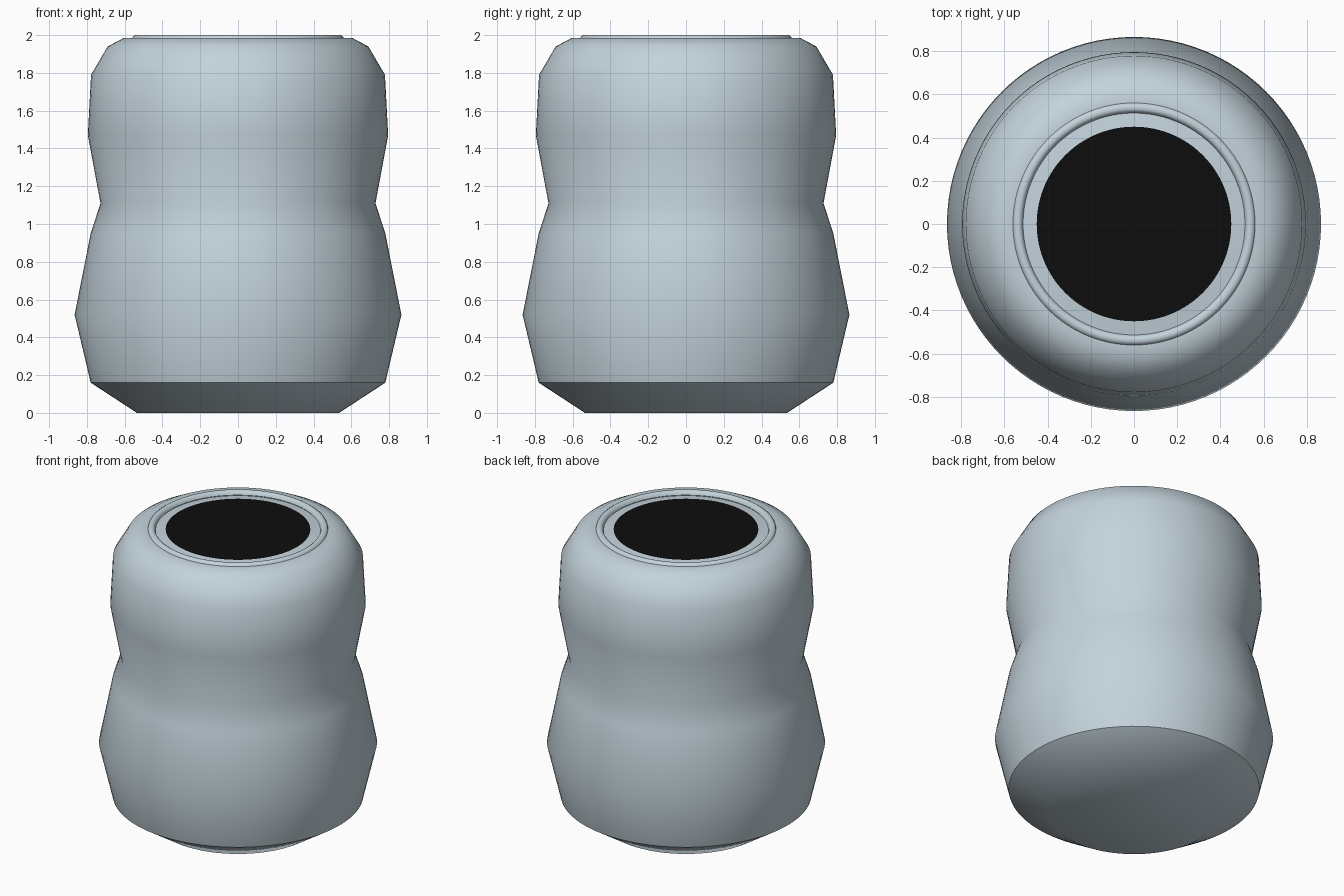
import bpy, bmesh, math

if "Cube" in bpy.data.objects:
    bpy.data.objects.remove(bpy.data.objects["Cube"], do_unlink=True)

SEGMENTS = 96


def make_material(name, rgb):
    mat = bpy.data.materials.new(name)
    mat.use_nodes = True
    mat.diffuse_color = (*rgb, 1)
    bsdf = mat.node_tree.nodes["Principled BSDF"]
    bsdf.inputs["Base Color"].default_value = (*rgb, 1)
    bsdf.inputs["Roughness"].default_value = 0.6
    return mat


def lathe(name, profile, mat, cap_start=False, cap_end=False):
    """Turn a (radius, height) profile, listed bottom to top, around z."""
    bm = bmesh.new()
    rings = []
    for r, z in profile:
        angles = [2 * math.pi * i / SEGMENTS for i in range(SEGMENTS)]
        rings.append([bm.verts.new((r * math.cos(a), r * math.sin(a), z)) for a in angles])
    for low, high in zip(rings, rings[1:]):
        for i in range(SEGMENTS):
            j = (i + 1) % SEGMENTS
            bm.faces.new((low[i], low[j], high[j], high[i]))
    if cap_start:
        bm.faces.new(rings[0][::-1])
    if cap_end:
        bm.faces.new(rings[-1])
    mesh = bpy.data.meshes.new(name)
    bm.to_mesh(mesh)
    bm.free()
    mesh.materials.append(mat)
    obj = bpy.data.objects.new(name, mesh)
    bpy.context.collection.objects.link(obj)
    bpy.ops.object.select_all(action="DESELECT")
    obj.select_set(True)
    bpy.context.view_layer.objects.active = obj
    bpy.ops.object.shade_smooth_by_angle(angle=math.radians(40))
    return obj


pale_blue = make_material("pale blue grey", (0.55, 0.65, 0.71))
black = make_material("black", (0.004, 0.004, 0.004))

# Waisted body with a chamfered base
lathe("body", [
    (0.535, 0), (0.78, 0.16), (0.865, 0.52), (0.78, 0.95), (0.728, 1.11),
    (0.795, 1.47), (0.778, 1.79), (0.69, 1.94), (0.605, 1.985), (0.555, 1.985),
], pale_blue, cap_start=True)

# Rounded rim ring around the opening
lathe("rim_ring", [
    (0.56, 1.985), (0.556, 1.993), (0.545, 2.0), (0.53, 2.0),
    (0.519, 1.993), (0.513, 1.975),
], pale_blue)

# Narrow inner ledge and the dark opening
lathe("inner_ledge", [(0.515, 1.972), (0.45, 1.98)], pale_blue)
lathe("opening", [(0.451, 1.975), (0.45, 1.98)], black, cap_end=True)
